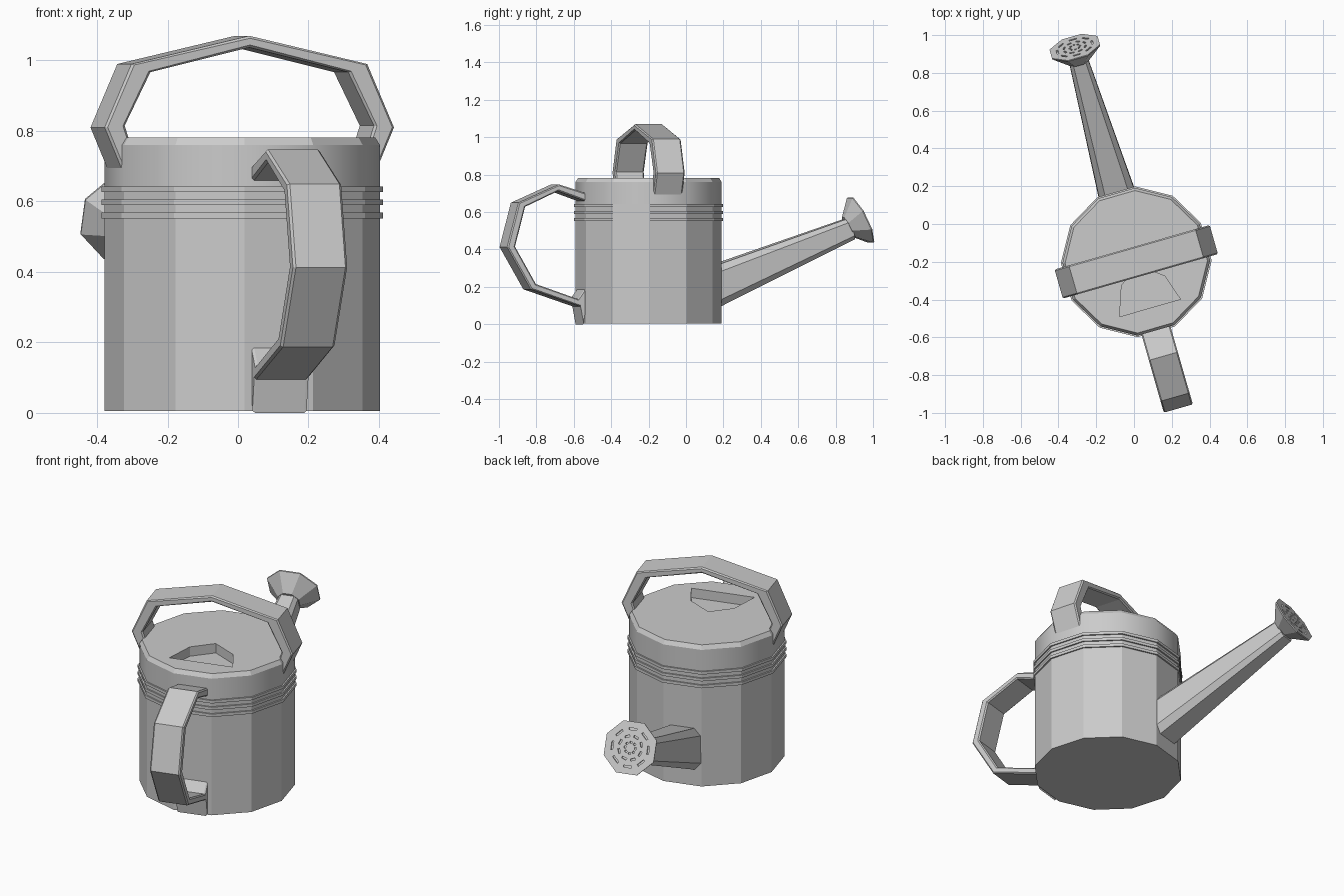
import bpy, bmesh, math
from mathutils import Matrix, Vector

if "Cube" in bpy.data.objects:
    bpy.data.objects.remove(bpy.data.objects["Cube"])

# The can is modelled with its spout along +Y, then turned and placed by this frame
FRAME = Matrix.Translation((0.012, -0.2, 0)) @ Matrix.Rotation(math.radians(16), 4, 'Z')


def finish(name, bm):
    bmesh.ops.recalc_face_normals(bm, faces=bm.faces)
    me = bpy.data.meshes.new(name)
    bm.to_mesh(me)
    bm.free()
    ob = bpy.data.objects.new(name, me)
    ob.matrix_world = FRAME
    bpy.context.collection.objects.link(ob)
    return ob


def loft(bm, rings):
    """Skin a list of closed point loops and cap both ends."""
    loops = [[bm.verts.new(p) for p in ring] for ring in rings]
    n = len(loops[0])
    for a, b in zip(loops, loops[1:]):
        for i in range(n):
            j = (i + 1) % n
            bm.faces.new((a[i], a[j], b[j], b[i]))
    bm.faces.new(loops[0])
    bm.faces.new(loops[-1])
    return bm


def ngon(r, n, start):
    return [(r * math.cos(start + math.tau * i / n), r * math.sin(start + math.tau * i / n))
            for i in range(n)]


def strap(name, outer, inner, to3d, half=0.08, b=0.007):
    """Flat strap between an outer and inner path, with chamfered long edges."""
    rings = []
    for o, i in zip(outer, inner):
        o, i = Vector(o), Vector(i)
        d = (i - o).normalized() * b
        section = [(o, -half + b), (o, half - b), (o + d, half), (i - d, half),
                   (i, half - b), (i, -half + b), (i - d, -half), (o + d, -half)]
        rings.append([to3d(p, w) for p, w in section])
    return finish(name, loft(bmesh.new(), rings))


def cut(ob, cutter):
    cutter.hide_render = True
    cutter.hide_viewport = True
    mod = ob.modifiers.new("cut", 'BOOLEAN')
    mod.operation, mod.object, mod.solver = 'DIFFERENCE', cutter, 'EXACT'


# Twelve-sided body with three raised bands and a chamfered rim
R = 0.391
profile = [(R, 0.005)]
for z in (0.552, 0.59, 0.627):
    profile += [(R, z), (R + 0.008, z), (R + 0.008, z + 0.016), (R, z + 0.016)]
profile += [(R, 0.76), (R - 0.014, 0.782)]
bm = loft(bmesh.new(), [[(x, y, z) for x, y in ngon(r, 12, math.radians(15))] for r, z in profile])
for f in bm.faces:
    f.smooth = 0.65 < f.calc_center_median().z < 0.75
body = finish("body", bm)

# Filling hole: shallow arched recess in the lid
arch = [(-0.165, -0.255), (0.17, -0.255), (0.125, -0.115), (0.0, -0.02), (-0.11, -0.1)]
cut(body, finish("filling_hole_cutter",
                 loft(bmesh.new(), [[(x, y, z) for x, y in arch] for z in (0.73, 0.9)])))

# Carrying handle over the top (half path mirrored)
out_half = [(0.367, 0.67), (0.427, 0.81), (0.348, 0.99)]
in_half = [(0.32, 0.67), (0.368, 0.815), (0.292, 0.967)]


def mirrored(half, apex):
    return [(-x, z) for x, z in half] + [(0, apex)] + half[::-1]


strap("top_handle", mirrored(out_half, 1.07), mirrored(in_half, 1.037),
      lambda p, w: (p.x, w, p.y))

# Tilting handle at the rear, with a flared foot
strap("rear_handle",
      [(0.35, 0.695), (0.52, 0.748), (0.745, 0.65), (0.808, 0.413), (0.676, 0.187),
       (0.40, 0.095), (0.385, 0.0)],
      [(0.35, 0.65), (0.525, 0.712), (0.708, 0.628), (0.764, 0.415), (0.648, 0.215),
       (0.415, 0.135), (0.355, 0.215)],
      lambda p, w: (w, -p.x, p.y))

# Tapered spout with a chamfered square section


def section(y, z, w, h):
    c = 0.17
    shape = [(1, 1 - 2 * c), (1 - 2 * c, 1), (2 * c - 1, 1), (-1, 1 - 2 * c),
             (-1, 2 * c - 1), (2 * c - 1, -1), (1 - 2 * c, -1), (1, 2 * c - 1)]
    lean = -0.35
    return [(u * w, y + lean * v * h, z + v * h) for u, v in shape]


finish("spout", loft(bmesh.new(), [section(0.33, 0.19, 0.1, 0.103),
                                   section(1.12, 0.51, 0.05, 0.055)]))

# Octagonal sprinkler rose, facing forward and up
tilt = Matrix.Translation((0, 1.182, 0.558)) @ Matrix.Rotation(math.radians(-64), 4, 'X')
rings = [[tilt @ Vector((x, y, z)) for x, y in ngon(r, 8, math.pi / 8)]
         for r, z in ((0.06, -0.085), (0.143, -0.006), (0.143, 0))]
rose = finish("sprinkler_rose", loft(bmesh.new(), rings))

# Three rings of slots cut in the rose
bm = bmesh.new()
for k, (r, length) in enumerate(((0.028, 0.012), (0.06, 0.026), (0.095, 0.042))):
    for i in range(8):
        turn = Matrix.Rotation(math.tau * (i + 0.5 * (k % 2)) / 8, 4, 'Z')
        bmesh.ops.create_cube(bm, size=1, matrix=tilt @ turn @ Matrix.Translation((r, 0, 0))
                              @ Matrix.Diagonal((0.01, length, 0.02, 1)))
cut(rose, finish("slot_cutter", bm))
